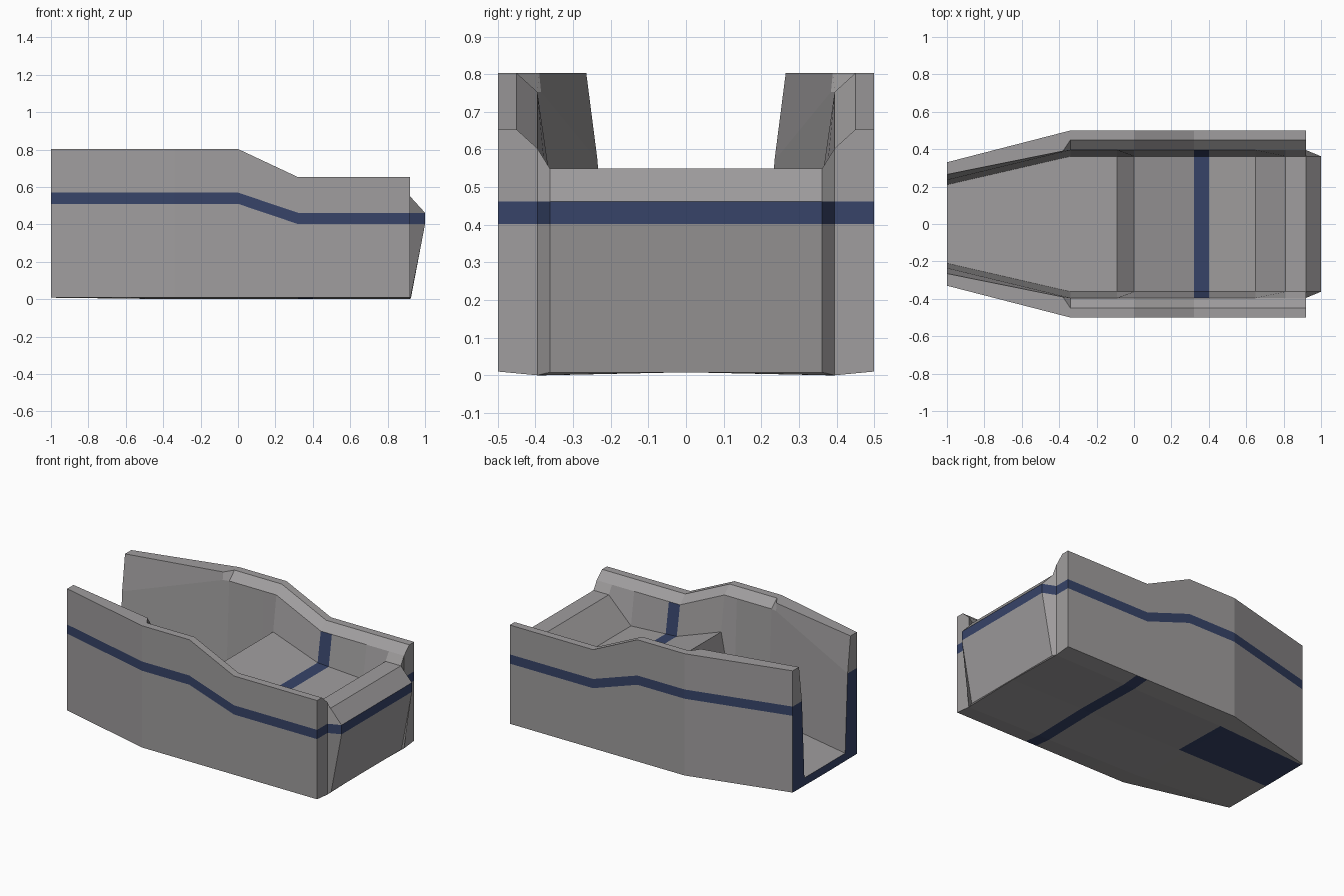
import bpy, bmesh

if "Cube" in bpy.data.objects:
    bpy.data.objects.remove(bpy.data.objects["Cube"])

bm = bmesh.new()


def lerp(x, table):
    for (x0, v0), (x1, v1) in zip(table, table[1:]):
        if x <= x1 + 1e-6:
            return v0 + (v1 - v0) * (x - x0) / (x1 - x0)
    return table[-1][1]


def face(points, side, navy=False):
    f = bm.faces.new([bm.verts.new((x, side * y, z)) for x, y, z in points])
    f.material_index = int(navy)


# Plan and side profiles along the length
OUTER = [(-1, .33), (-.34, .5), (.92, .5)]
TOP = [(-1, .803), (0, .803), (.32, .653), (.92, .653)]
BAND = [(-1, .51), (0, .51), (.32, .402), (.92, .402)]
RIM = [(-1, .265), (-.38, .39), (-.34, .45), (.92, .45)]
LEDGE = [(-1, .235), (-.38, .385), (-.34, .395), (.92, .395)]
LEDGE_DROP = [(-1, .233), (-.38, .05), (.92, .05)]
INNER = [(-1, .21), (-.34, .362), (.92, .362)]
DECK = [(-1, .06), (-.09, .06), (0, .525), (.32, .41), (.65, .39), (.81, .55), (.92, .55)]
KEEL = [(-1, .32), (-.34, .375), (.92, .395)]
KEEL_Z = [(-1, .01), (-.34, 0), (.92, 0)]
STATIONS = [-1, -.38, -.34, -.09, 0, .32, .4, .65, .81, .92]


def section(x):
    o, t, b, d = (lerp(x, tab) for tab in (OUTER, TOP, BAND, DECK))
    i = lerp(x, INNER)
    yz = [(0, .008), (lerp(x, KEEL), lerp(x, KEEL_Z)), (o, .01), (o, b), (o, b + .06), (o, t),
          (lerp(x, RIM), t), (lerp(x, LEDGE), t - lerp(x, LEDGE_DROP)), (i, d), (0, d)]
    return [(x, y, z) for y, z in yz]


for s in (1, -1):
    # Hull skin: outer side, rim, chamfer, inner wall and deck
    for xa, xb in zip(STATIONS, STATIONS[1:]):
        a, b = section(xa), section(xb)
        for k in range(9):
            cross_stripe = xa == .32 and k in (0, 1, 7, 8)
            rear_patch = k == 0 and xb <= -.34 and s == 1
            face([a[k], b[k], b[k + 1], a[k + 1]], s, k == 3 or cross_stripe or rear_patch)

    # Open rear end, navy up to the band
    r = section(-1)
    face([r[0], r[1], r[8], r[9]], s, True)
    face([r[1], r[2], r[3], r[4], r[7], r[8]], s, True)
    face([r[4], r[5], r[6], r[7]], s)

    # Wall ends and tapered nose
    n = section(.92)
    lo, hi = (.92, .395, .402), (.92, .395, .462)
    face([n[1], n[2], n[3], lo], s)
    face([lo, n[3], n[4], hi], s, True)
    face([hi, n[4], n[5], n[6], n[7]], s)
    edge = [n[1], lo, hi, n[7]]
    nose = [(.925, .362, .008), (1, .362, .402), (1, .362, .462), n[8]]
    mid_line = [(p[0], 0, p[2]) for p in nose]
    for k in range(3):
        face([edge[k], edge[k + 1], nose[k + 1], nose[k]], s, k == 1)
        face([nose[k], nose[k + 1], mid_line[k + 1], mid_line[k]], s, k == 1)
    face([n[0], n[1], nose[0], mid_line[0]], s)

bmesh.ops.remove_doubles(bm, verts=bm.verts, dist=.0005)
bmesh.ops.recalc_face_normals(bm, faces=bm.faces)

# Open-topped hull with painted band
mesh = bpy.data.meshes.new("hull")
bm.to_mesh(mesh)
bm.free()
for name, colour in (("dark_grey", (.35, .338, .342, 1)), ("navy", (.038, .057, .14, 1))):
    m = bpy.data.materials.new(name)
    m.diffuse_color = colour
    m.use_nodes = True
    m.node_tree.nodes["Principled BSDF"].inputs["Base Color"].default_value = m.diffuse_color
    mesh.materials.append(m)
bpy.context.collection.objects.link(bpy.data.objects.new("hull", mesh))
